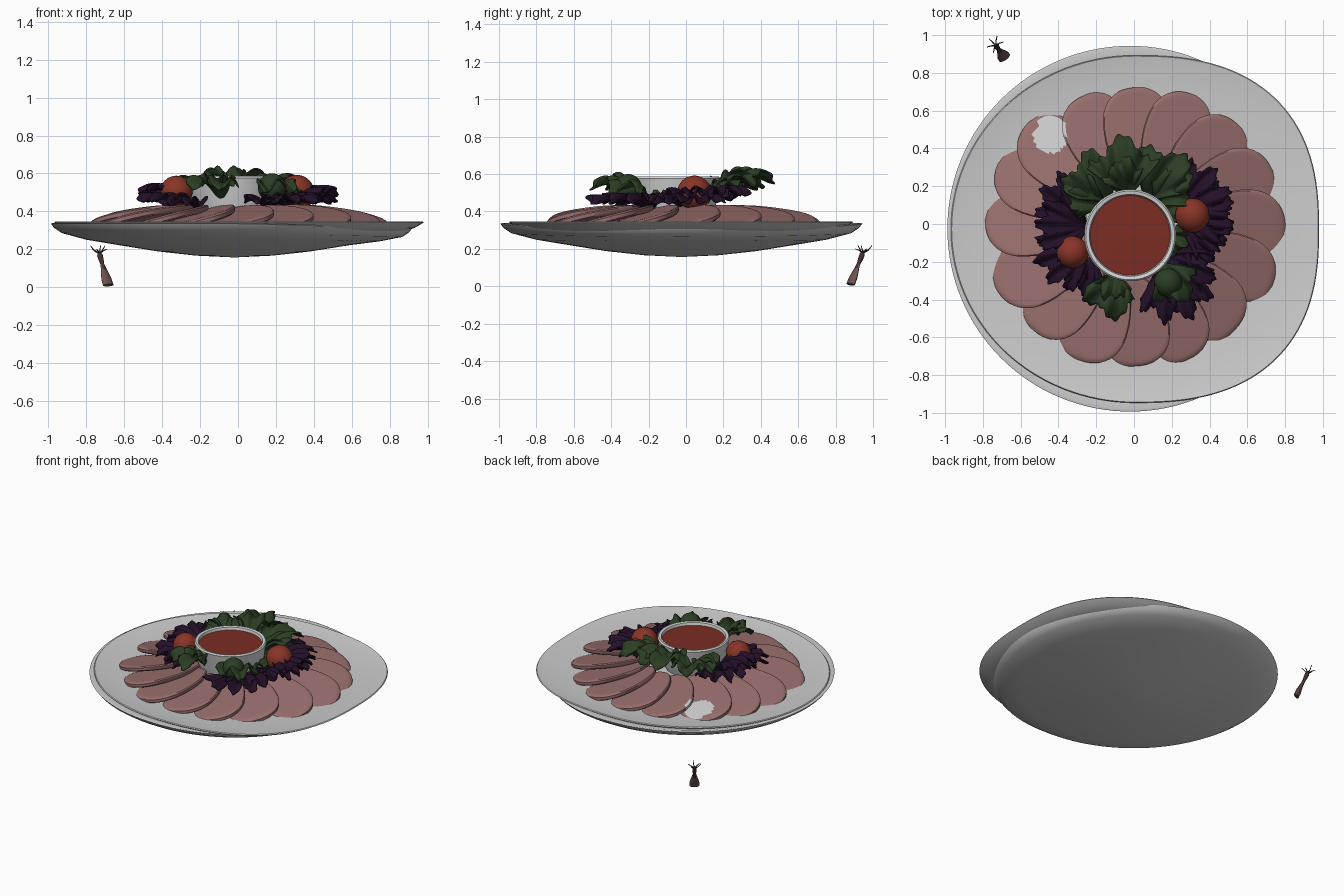
import bpy, bmesh, random
from math import sin, cos, pi, radians, copysign, hypot
from mathutils import Vector

random.seed(4)
if "Cube" in bpy.data.objects:
    bpy.data.objects.remove(bpy.data.objects["Cube"])


def material(name, rgb):
    m = bpy.data.materials.new(name)
    m.use_nodes = True
    m.diffuse_color = (*rgb, 1)
    m.node_tree.nodes["Principled BSDF"].inputs["Base Color"].default_value = (*rgb, 1)
    return m


PLATE = material("pale grey ceramic", (0.61, 0.61, 0.615))
DISH = material("white ceramic", (0.67, 0.67, 0.67))
MEAT = material("pink meat", (0.31, 0.155, 0.15))
TOMATO = material("tomato red", (0.25, 0.035, 0.02))
SAUCE = material("red sauce", (0.2, 0.026, 0.016))
GREEN = material("lettuce green", (0.024, 0.047, 0.017))
PURPLE = material("purple cabbage", (0.017, 0.005, 0.021))
BROWN = material("dark brown", (0.06, 0.03, 0.03))
WING = material("dusty pink", (0.15, 0.085, 0.08))


def finish(name, bm, *mats):
    bmesh.ops.recalc_face_normals(bm, faces=bm.faces)
    me = bpy.data.meshes.new(name)
    bm.to_mesh(me)
    bm.free()
    ob = bpy.data.objects.new(name, me)
    bpy.context.collection.objects.link(ob)
    for m in mats:
        me.materials.append(m)
    bpy.ops.object.select_all(action='DESELECT')
    ob.select_set(True)
    bpy.context.view_layer.objects.active = ob
    bpy.ops.object.shade_smooth_by_angle(angle=radians(40))
    return ob


def loft(rings):
    """Skin a list of closed rings and cap both ends."""
    bm = bmesh.new()
    rows = [[bm.verts.new(p) for p in ring] for ring in rings]
    n = len(rows[0])
    for a, b in zip(rows, rows[1:]):
        for i in range(n):
            j = (i + 1) % n
            bm.faces.new((a[i], a[j], b[j], b[i]))
    bm.faces.new(rows[0][::-1])
    bm.faces.new(rows[-1])
    return bm


def angles(n):
    return [2 * pi * i / n for i in range(n)]


def lathe(name, profile, x, y, mat, n=64):
    rings = [[(x + r * cos(a), y + r * sin(a), z) for a in angles(n)] for r, z in profile]
    return finish(name, loft(rings), mat)


# Plate underside, its rim dipping on the +x side
profile = [(0.01, 0.157), (0.2, 0.166), (0.4, 0.188), (0.6, 0.22), (0.78, 0.25), (0.91, 0.285),
           (0.95, 0.312), (0.968, 0.335), (0.957, 0.339), (0.9, 0.325), (0.01, 0.3)]
rings = []
for r, z in profile:
    lean = max(0, r - 0.7) / 0.26
    rings.append([(r * cos(a) * (1 - 0.03 * lean * max(0, cos(a))) - 0.02, r * sin(a) - 0.025,
                   z - 0.025 * lean * max(0, cos(a))) for a in angles(128)])
finish("plate_base", loft(rings), PLATE)

# Plate top with a squarer, bulging +x side
rings = []
for s, z in [(0.01, 0.285), (0.88, 0.29), (0.95, 0.312), (0.985, 0.332), (1, 0.341), (0.995, 0.347),
             (0.97, 0.343), (0.85, 0.328), (0.6, 0.318), (0.01, 0.313)]:
    ring = []
    for a in angles(128):
        p = 0.8 if cos(a) > 0 else 1
        c, d = copysign(abs(cos(a)) ** p, cos(a)), copysign(abs(sin(a)) ** p, sin(a))
        ring.append((0.975 * s * c + 0.005, 0.92 * s * d - 0.027, z))
    rings.append(ring)
finish("plate_top", loft(rings), PLATE)

# Ring of shingled meat slices
COUNT = 16
for k in range(COUNT):
    az = radians(91) + 2 * pi * k / COUNT + random.uniform(-0.03, 0.03)
    outer = 0.75 + 0.05 * cos(az) ** 2 + random.uniform(-0.015, 0.015)
    half, mid = (outer - 0.25) / 2, (outer + 0.25) / 2
    width = random.uniform(0.15, 0.17)
    out, side = Vector((cos(az), sin(az), -0.17)), Vector((-sin(az), cos(az), 0.2))
    origin = Vector((0, -0.015, 0.389)) + Vector((cos(az), sin(az), 0)) * mid
    steps = [(i / 10, 0) for i in range(1, 10)] + [(0.96, -0.002), (1, -0.01), (1, -0.03), (0.95, -0.038)]
    rings = []
    for s, drop in steps:
        ring = []
        for a in angles(48):
            c, d = cos(a), sin(a)
            u = copysign(abs(c) ** 0.8, c) * half * s
            v = copysign(abs(d) ** 0.8, d) * width * s * (1 + 0.25 * u / half)
            ring.append(origin + out * u + side * (v - 0.5 * u * u) + Vector((0, 0, drop)))
        rings.append(ring)
    bm = loft(rings)
    # bare pale patch on one side of the ring
    for f in bm.faces:
        c = f.calc_center_median()
        if hypot((c.x + 0.44) / 0.09, (c.y - 0.47) / 0.095) < 1:
            f.material_index = 1
    finish(f"meat_slice_{k + 1}", bm, MEAT, PLATE)

# Sauce dish and sauce
lathe("sauce_dish", [(0.15, 0.34), (0.19, 0.36), (0.225, 0.45), (0.238, 0.56), (0.243, 0.577),
                     (0.235, 0.586), (0.217, 0.582), (0.21, 0.55), (0.01, 0.54)], -0.02, -0.06, DISH)
lathe("sauce", [(0.01, 0.545), (0.211, 0.545), (0.211, 0.564), (0.01, 0.566)], -0.02, -0.06, SAUCE)


def ball(name, pos, r, mat):
    bm = bmesh.new()
    bmesh.ops.create_uvsphere(bm, u_segments=32, v_segments=16, radius=r)
    bmesh.ops.translate(bm, verts=bm.verts, vec=pos)
    return finish(name, bm, mat)


# Cherry tomatoes and a curled lettuce heart
ball("tomato_right", (-0.325, -0.15, 0.503), 0.085, TOMATO)
ball("tomato_left", (0.31, 0.045, 0.5), 0.092, TOMATO)
ball("lettuce_heart", (0.18, -0.31, 0.525), 0.075, GREEN)


def leaf(name, x, y, z, az, length, spread, rise, frill, waves, mat):
    """Fan-shaped ruffled leaf growing from a point."""
    bm = bmesh.new()
    nu, nt = 80, 10
    phase = random.uniform(0, 6)
    rows = []
    for j in range(nt + 1):
        t = 0.08 + 0.92 * j / nt
        row = []
        for i in range(nu + 1):
            w = 2 * i / nu - 1
            a = radians(az + spread * w)
            edge = 1 - 0.25 * w * w + 0.11 * sin(waves * 1.3 * w + phase) * t
            edge += 0.03 * sin(waves * 5 * w) * t * t
            r = length * t * edge
            h = rise * sin(t * 2.1) + frill * t * t * sin(waves * 1.6 * w + phase + 2.5 * t)
            row.append(bm.verts.new((x + r * cos(a), y + r * sin(a), z + h)))
        rows.append(row)
    for p, q in zip(rows, rows[1:]):
        for i in range(nu):
            bm.faces.new((p[i], p[i + 1], q[i + 1], q[i]))
    ob = finish(name, bm, mat)
    ob.modifiers.new("thickness", 'SOLIDIFY').thickness = 0.008


# Green lettuce: x, y, direction, length, rise
greens = [(-0.15, 0.1, 160, 0.21, 0.12), (-0.12, 0.12, 130, 0.28, 0.13), (-0.04, 0.13, 95, 0.31, 0.17),
          (0.06, 0.12, 58, 0.3, 0.14), (-0.02, 0.16, 110, 0.2, 0.18), (0.1, 0.1, 45, 0.24, 0.12),
          (-0.08, -0.24, 252, 0.25, 0.13), (0.14, -0.2, 303, 0.23, 0.11), (-0.1, -0.24, 262, 0.17, 0.15),
          (0.14, -0.06, 345, 0.15, 0.05), (0.12, 0.04, 30, 0.2, 0.05)]
for k, (x, y, az, length, rise) in enumerate(greens):
    leaf(f"lettuce_leaf_{k + 1}", x, y, 0.44, az, length, 46, rise, 0.035, 5, GREEN)

# Purple frilly leaves
purples = [(-0.24, 0.04, 150, 0.27, 0.08), (-0.24, -0.01, 180, 0.26, 0.12), (-0.25, -0.1, 212, 0.27, 0.07),
           (-0.22, -0.15, 235, 0.22, 0.05), (0.22, 0.03, 355, 0.28, 0.07), (0.22, 0.06, 38, 0.29, 0.11),
           (0.24, 0.03, 15, 0.27, 0.1), (0.22, 0.0, 335, 0.26, 0.06), (0.15, -0.2, 297, 0.31, 0.06),
           (0.15, -0.17, 322, 0.28, 0.07)]
for k, (x, y, az, length, rise) in enumerate(purples):
    leaf(f"purple_leaf_{k + 1}", x, y, 0.415, az, length, 58, rise, 0.024, 11, PURPLE)

# Small insect beside the plate: folded wings, body, legs
tail, head = Vector((-0.685, 0.88, 0.01)), Vector((-0.735, 0.95, 0.19))


def spindle(name, start, end, sizes, mat, flat=1.0):
    axis = end - start
    side = axis.cross(Vector((0, 0, 1))).normalized()
    up = side.cross(axis).normalized()
    rings = []
    for i, r in enumerate(sizes):
        c = start + axis * i / (len(sizes) - 1)
        rings.append([c + side * r * cos(a) + up * r * flat * sin(a) for a in angles(10)])
    finish(name, loft(rings), mat)


spindle("insect_wings", tail, tail.lerp(head, 0.75), [0.034, 0.033, 0.024, 0.014, 0.006], WING, 0.45)
spindle("insect_body", tail.lerp(head, 0.35), head, [0.004, 0.012, 0.01, 0.013, 0.015, 0.006], BROWN)
for k in range(6):
    a = 2 * pi * k / 6 + 0.3
    knee = head + Vector((0.024 * cos(a), 0.024 * sin(a), 0.002))
    foot = head + Vector((0.045 * cos(a), 0.045 * sin(a), 0.028 if k % 2 else 0.01))
    spindle(f"insect_leg_{k + 1}_upper", head.lerp(tail, 0.08), knee, [0.004, 0.003], BROWN)
    spindle(f"insect_leg_{k + 1}_lower", knee, foot, [0.003, 0.002], BROWN)
